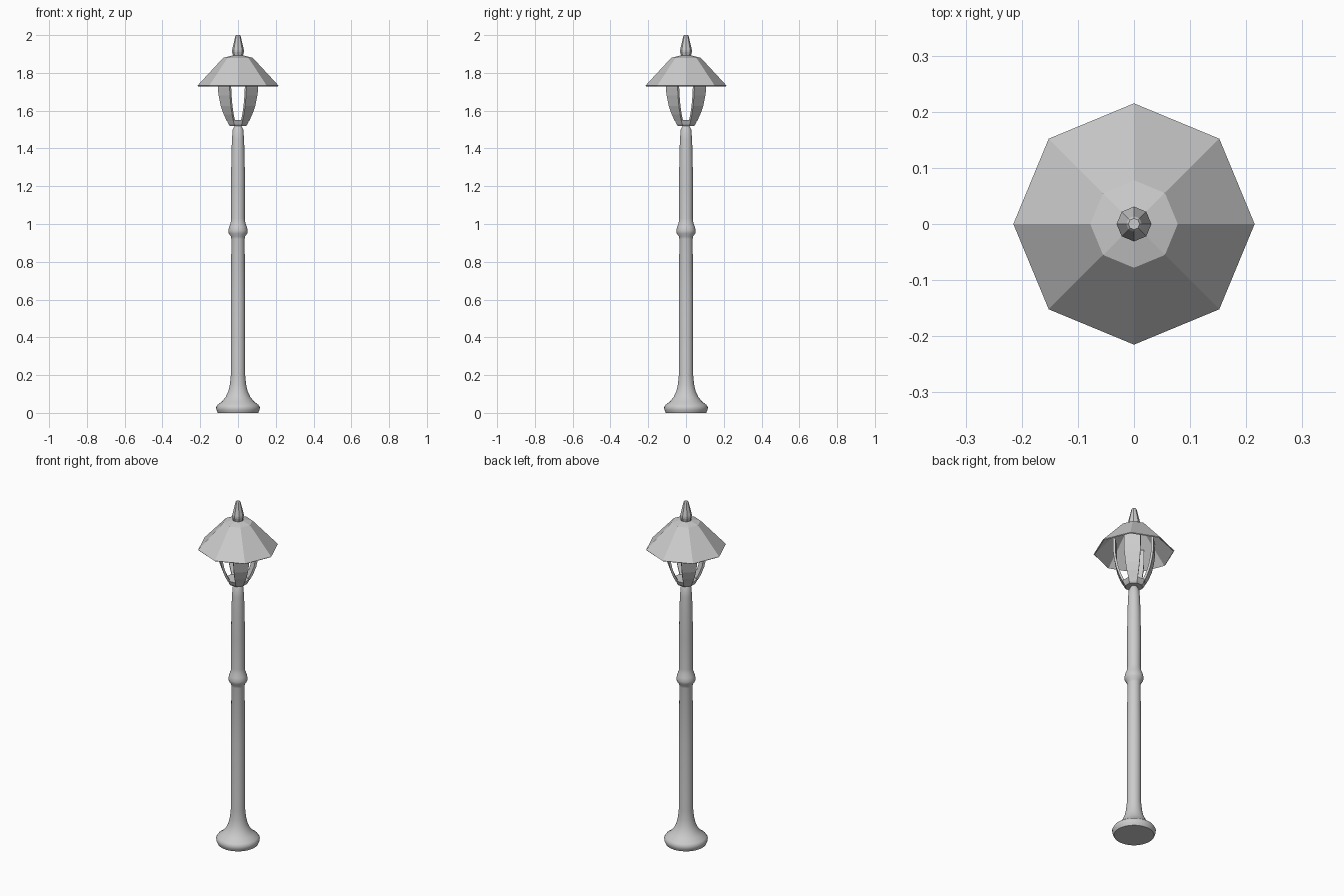
import bpy, bmesh, math

if "Cube" in bpy.data.objects:
    bpy.data.objects.remove(bpy.data.objects["Cube"])


def lathe(name, profile, sides, offset=0.0, smooth=False, thickness=0.0, cap=True, keep=None):
    """Spin (radius, z) points round z; keep(i) picks which facets to build."""
    bm = bmesh.new()
    rings = []
    for r, z in profile:
        ring = []
        for i in range(sides):
            a = offset + 2 * math.pi * i / sides
            ring.append(bm.verts.new((r * math.cos(a), r * math.sin(a), z)))
        rings.append(ring)
    for lo, hi in zip(rings, rings[1:]):
        for i in range(sides):
            if keep is None or keep(i):
                j = (i + 1) % sides
                bm.faces.new((lo[i], lo[j], hi[j], hi[i]))
    if cap:
        bm.faces.new(rings[0][::-1])
        bm.faces.new(rings[-1])
    bmesh.ops.delete(bm, geom=[v for v in bm.verts if not v.link_faces], context='VERTS')
    mesh = bpy.data.meshes.new(name)
    bm.to_mesh(mesh)
    bm.free()
    ob = bpy.data.objects.new(name, mesh)
    bpy.context.collection.objects.link(ob)
    if thickness:
        mod = ob.modifiers.new("thickness", 'SOLIDIFY')
        mod.thickness = thickness
        mod.offset = -1
    if smooth:
        bpy.ops.object.select_all(action='DESELECT')
        ob.select_set(True)
        bpy.context.view_layer.objects.active = ob
        bpy.ops.object.shade_smooth_by_angle(angle=math.radians(40))
    return ob


# Round post with flared foot, middle collar and tapered top
lathe("post", [
    (0.107, 0.0), (0.114, 0.015), (0.116, 0.03), (0.108, 0.043), (0.085, 0.06),
    (0.065, 0.085), (0.051, 0.115), (0.043, 0.15), (0.038, 0.20), (0.038, 0.60),
    (0.035, 0.92), (0.038, 0.935), (0.049, 0.95), (0.051, 0.965), (0.047, 0.985),
    (0.039, 1.005), (0.036, 1.03), (0.037, 1.20), (0.035, 1.36), (0.032, 1.45),
    (0.028, 1.50), (0.02, 1.515), (0.012, 1.53)], 32, smooth=True)

# Lantern seat: eight-sided cup with flats facing the axes
turn = math.pi / 8
lathe("lantern_seat", [(0.048, 1.52), (0.055, 1.53), (0.064, 1.55)], 8, turn)

# Four curved corner panels on the diagonals, the axis sides stay open
lathe("corner_panels", [
    (0.064, 1.545), (0.082, 1.58), (0.099, 1.625), (0.111, 1.68),
    (0.116, 1.72), (0.116, 1.80)], 8, turn, thickness=0.012, cap=False,
    keep=lambda i: i % 2 == 0)

# Hollow octagonal roof and its low cap
lathe("roof", [(0.215, 1.732), (0.078, 1.88), (0.03, 1.892)], 8, thickness=0.006, cap=False)

# Eight-sided finial
lathe("finial", [(0.024, 1.885), (0.031, 1.91), (0.031, 1.922),
                 (0.021, 1.965), (0.014, 1.995), (0.010, 2.0)], 8)
